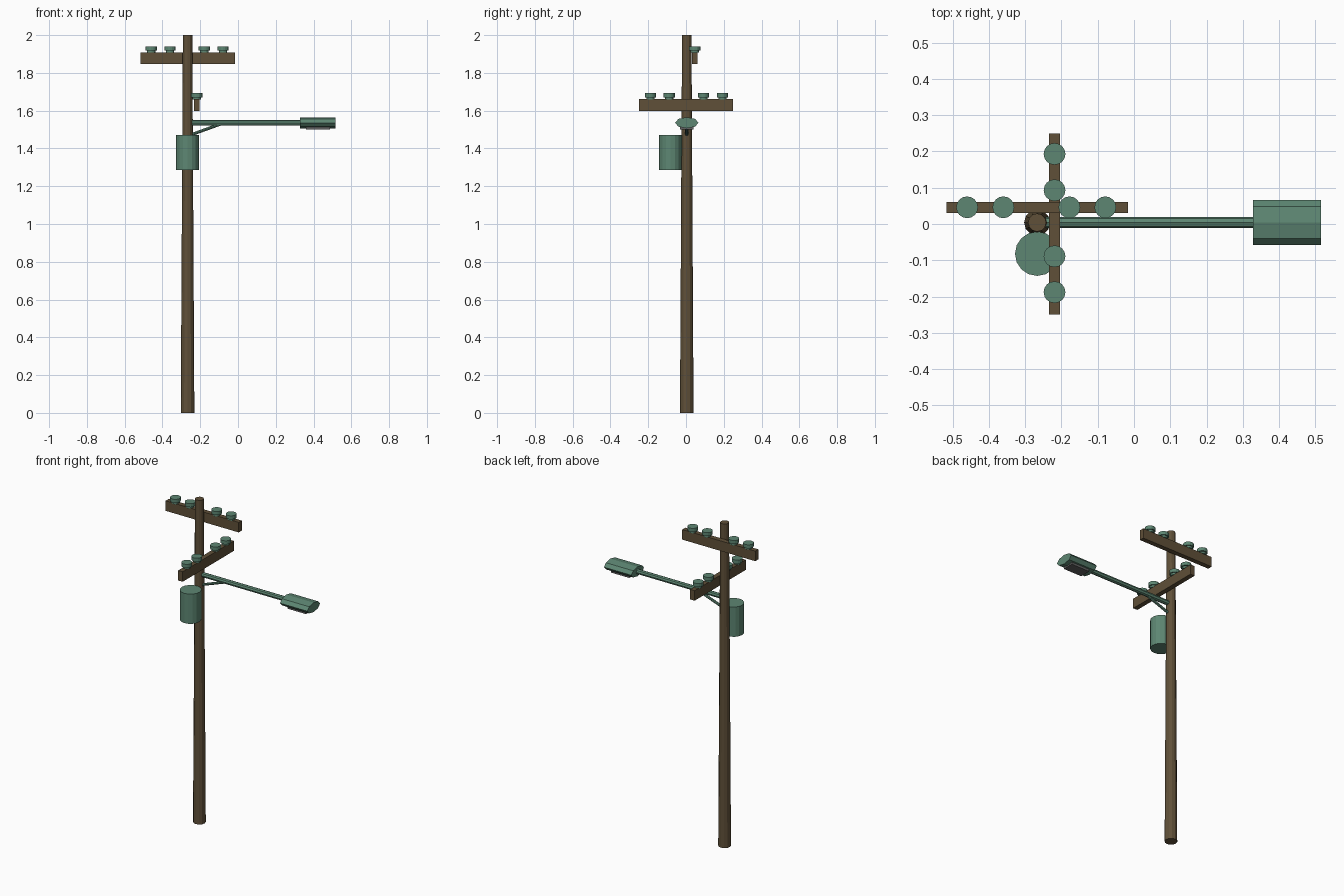
import bpy
from math import pi
from mathutils import Vector

if "Cube" in bpy.data.objects:
    bpy.data.objects.remove(bpy.data.objects["Cube"])

PX, PY = -0.267, 0.004      # pole axis
LAMP_Z = 1.536


def material(name, color):
    m = bpy.data.materials.new(name)
    m.diffuse_color = (*color, 1)
    m.use_nodes = True
    m.node_tree.nodes["Principled BSDF"].inputs["Base Color"].default_value = m.diffuse_color
    return m


wood = material("wood", (0.115, 0.08, 0.04))
metal = material("green_metal", (0.11, 0.24, 0.17))
glass = material("lamp_glass", (0.12, 0.12, 0.12))


def finish(name, mat):
    ob = bpy.context.object
    ob.name = name
    ob.data.materials.append(mat)
    return ob


def box(name, center, size, mat):
    bpy.ops.mesh.primitive_cube_add(size=1, location=center)
    bpy.context.object.scale = size
    return finish(name, mat)


def rod(name, a, b, r1, r2, sides, mat):
    a, b = Vector(a), Vector(b)
    bpy.ops.mesh.primitive_cone_add(vertices=sides, radius1=r1, radius2=r2,
                                    depth=(b - a).length, location=(a + b) / 2)
    ob = finish(name, mat)
    ob.rotation_euler = (b - a).to_track_quat('Z', 'Y').to_euler()
    return ob


def insulator(name, x, y, z):
    # narrow stem with a wider cap
    rod(name + "_stem", (x, y, z - 0.002), (x, y, z + 0.015), 0.022, 0.022, 16, metal)
    rod(name + "_cap", (x, y, z + 0.01), (x, y, z + 0.032), 0.03, 0.03, 16, metal)


# Tapered pole
rod("pole", (PX, PY, 0), (PX, PY, 2), 0.036, 0.025, 12, wood)

# Two crossarms at right angles, four insulators each
box("upper_crossarm", (PX, 0.046, 1.878), (0.5, 0.03, 0.062), wood)
box("lower_crossarm", (-0.219, 0, 1.63), (0.03, 0.5, 0.062), wood)
for i, d in enumerate((-0.193, -0.093, 0.089, 0.188)):
    insulator(f"upper_insulator_{i}", PX + d, 0.046, 1.909)
    insulator(f"lower_insulator_{i}", -0.219, -d, 1.661)

# Transformer can
rod("transformer", (PX, -0.082, 1.286), (PX, -0.082, 1.47), 0.061, 0.061, 16, metal)

# Lamp arm and diagonal brace
rod("lamp_arm", (-0.25, PY, LAMP_Z), (0.35, PY, LAMP_Z), 0.015, 0.015, 8, metal)
rod("lamp_brace", (-0.25, PY, 1.472), (-0.09, PY, 1.53), 0.008, 0.008, 8, metal)

# Flattened octagonal lamp head with a glass panel below
bpy.ops.mesh.primitive_cylinder_add(vertices=8, radius=0.062, depth=0.187,
                                    location=(0.4215, PY, LAMP_Z), rotation=(0, pi / 2, 0))
finish("lamp_head", metal).scale = (0.47, 1, 1)
box("lamp_glass", (0.424, PY, 1.509), (0.127, 0.07, 0.018), glass)
